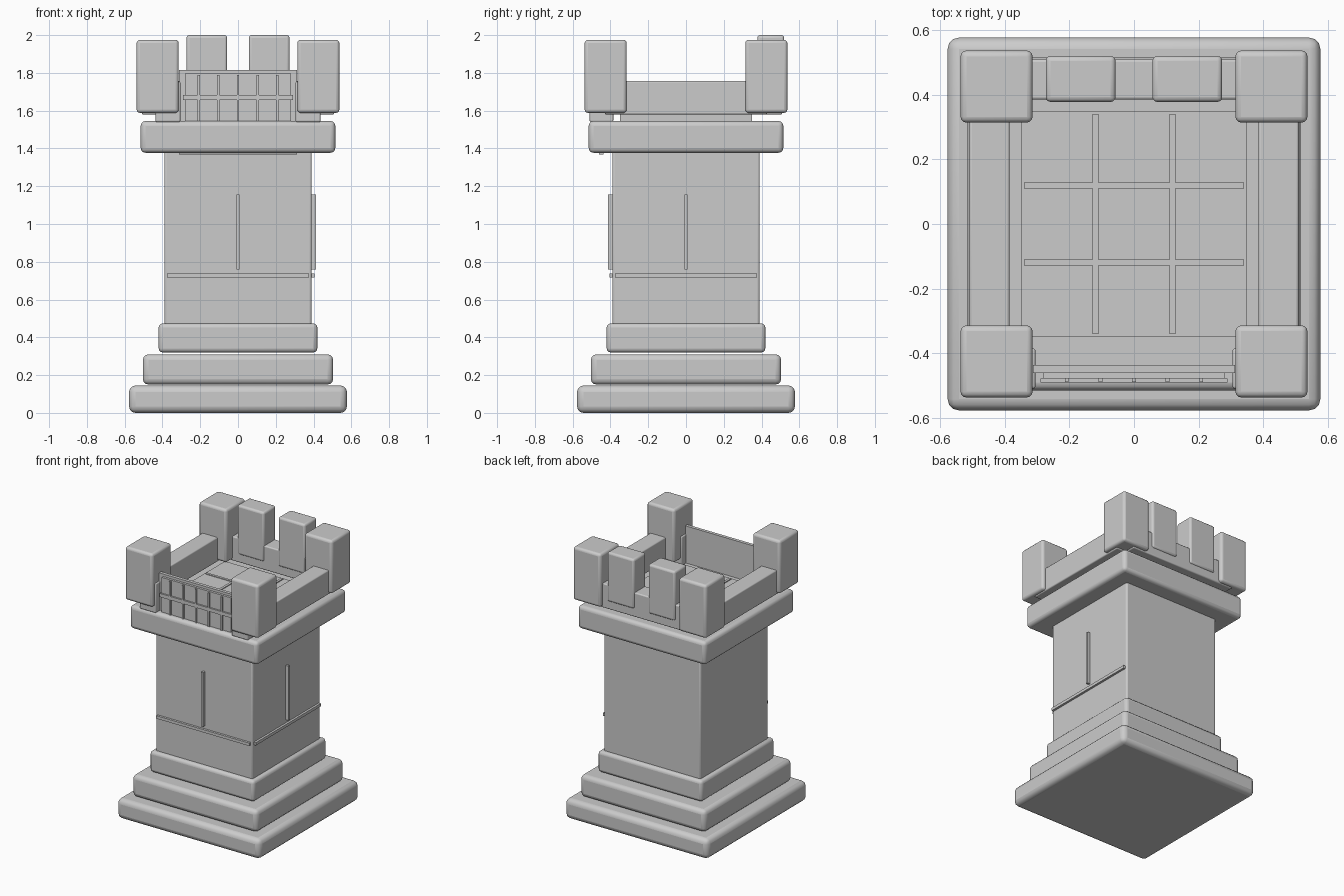
import bpy


def box(name, x, y, z, bevel=0.0, segments=3):
    """Box from (min, max) ranges, with an optional rounded edge."""
    bpy.ops.mesh.primitive_cube_add(size=1)
    o = bpy.context.object
    o.name = name
    for v in o.data.vertices:
        v.co = [r[0] if c < 0 else r[1] for c, r in zip(v.co, (x, y, z))]
    if bevel:
        m = o.modifiers.new("round", 'BEVEL')
        m.width = bevel
        m.segments = segments
        bpy.ops.object.shade_smooth_by_angle()
    return o


def block(name, half, z, bevel):
    return box(name, (-half, half), (-half, half), z, bevel)


# stepped base, shaft and cornice
block("base_step_lower", 0.577, (0.0, 0.145), 0.035)
block("base_step_middle", 0.504, (0.15, 0.31), 0.03)
block("base_step_upper", 0.42, (0.32, 0.474), 0.022)
block("shaft", 0.39, (0.46, 1.39), 0.012)
block("cornice", 0.515, (1.377, 1.545), 0.025)

# roof floor with raised grid lines
block("roof_floor", 0.35, (1.53, 1.58), 0.0)
for c in (-0.119, 0.119):
    box("floor_line_y", (c - 0.009, c + 0.009), (-0.34, 0.34), (1.57, 1.586))
    box("floor_line_x", (-0.34, 0.34), (c - 0.009, c + 0.009), (1.57, 1.585))

# corner posts, side walls, gate jambs, back merlons
for s in (-1, 1):
    def span(a, b):
        return tuple(sorted((s * a, s * b)))
    box("corner_post_front", span(0.314, 0.537), (-0.537, -0.314), (1.588, 1.975), 0.018)
    box("corner_post_back", span(0.314, 0.537), (0.314, 0.537), (1.588, 1.975), 0.018)
    box("side_wall", span(0.385, 0.51), (-0.43, 0.43), (1.58, 1.757), 0.008)
    box("gate_jamb", span(0.305, 0.437), (-0.51, -0.385), (1.54, 1.755), 0.008)
    box("back_merlon", span(0.057, 0.273), (0.378, 0.52), (1.64, 2.0), 0.015)
box("back_wall", (-0.43, 0.43), (0.385, 0.51), (1.58, 1.757), 0.008)

# gate panel with grille
box("gate_panel", (-0.312, 0.312), (-0.461, -0.437), (1.368, 1.815))
box("gate_recess", (-0.28, 0.28), (-0.478, -0.455), (1.4, 1.797))
for i in range(-2, 3):
    x = i * 0.104
    box("gate_bar", (x - 0.006, x + 0.006), (-0.489, -0.475), (1.42, 1.79))
box("gate_crossbar", (-0.29, 0.29), (-0.49, -0.478), (1.657, 1.683))

# slits and trim lines on the front and right faces
box("front_slit", (-0.008, 0.008), (-0.413, -0.385), (0.76, 1.155))
box("right_slit", (0.385, 0.413), (-0.008, 0.008), (0.76, 1.155))
box("front_trim", (-0.375, 0.375), (-0.406, -0.385), (0.716, 0.737))
box("right_trim", (0.385, 0.406), (-0.375, 0.375), (0.716, 0.737))
